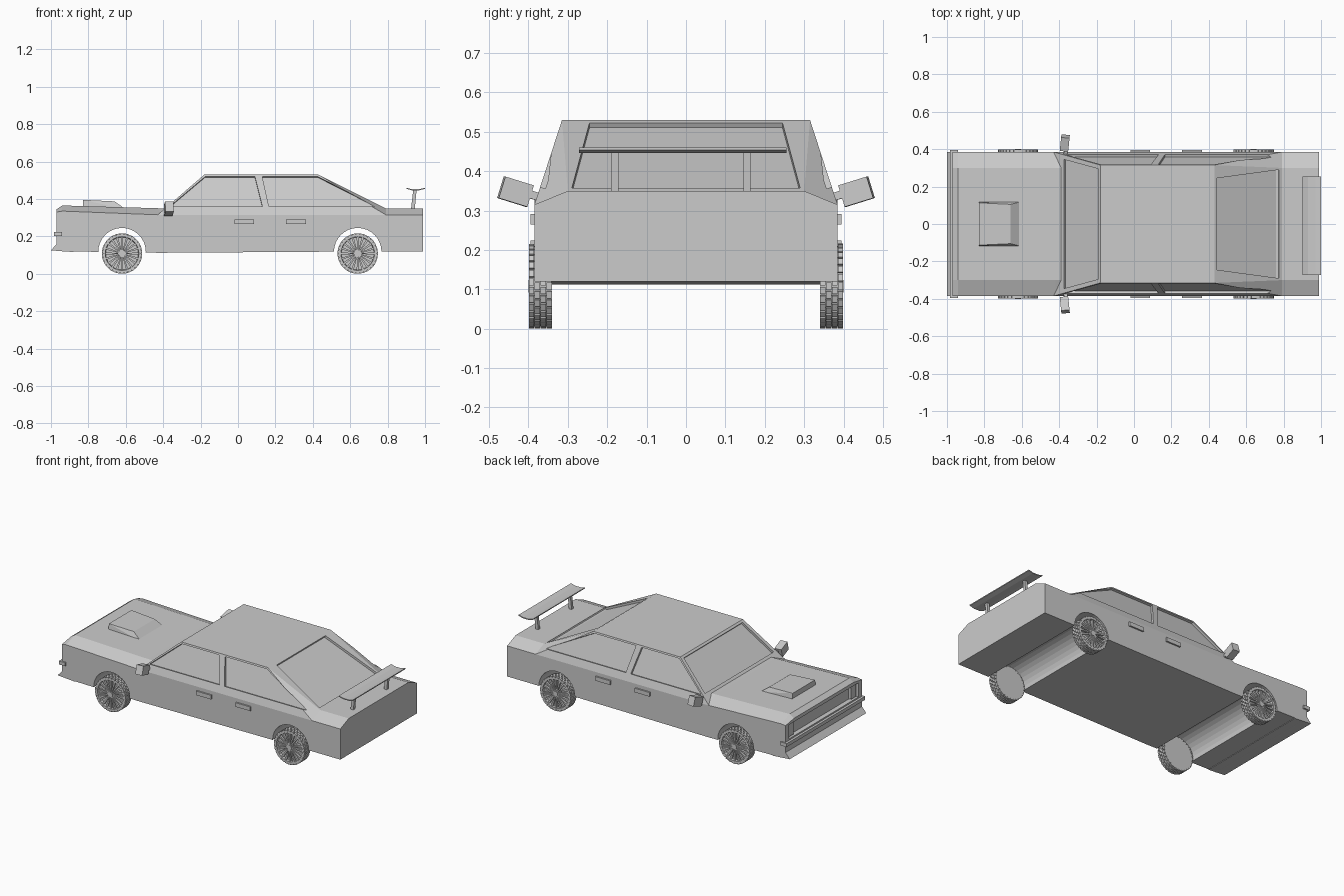
import bpy, bmesh, math
from mathutils import Vector, Matrix

cube = bpy.data.objects.get("Cube")
if cube:
    bpy.data.objects.remove(cube)

GREY = (0.6, 0.6, 0.6, 1)
grey = bpy.data.materials.new("plain_grey")
grey.use_nodes = True
grey.diffuse_color = GREY
grey.node_tree.nodes["Principled BSDF"].inputs["Base Color"].default_value = GREY


def finish(bm, name):
    bmesh.ops.recalc_face_normals(bm, faces=bm.faces[:])
    mesh = bpy.data.meshes.new(name)
    bm.to_mesh(mesh)
    bm.free()
    mesh.materials.append(grey)
    ob = bpy.data.objects.new(name, mesh)
    bpy.context.collection.objects.link(ob)
    return ob


def add_box(bm, centre, size, rot=Matrix()):
    m = Matrix.Translation(centre) @ rot @ Matrix.Diagonal((*size, 1))
    return bmesh.ops.create_cube(bm, size=1, matrix=m)["verts"]


def add_prism(bm, points, offset):
    """Solid between a flat polygon and its copy moved by offset."""
    a = [bm.verts.new(p) for p in points]
    b = [bm.verts.new(Vector(p) + Vector(offset)) for p in points]
    bm.faces.new(a)
    bm.faces.new(b[::-1])
    for i in range(len(a)):
        j = (i + 1) % len(a)
        bm.faces.new((a[i], b[i], b[j], a[j]))


def add_cylinder(bm, centre, radius, depth, sides):
    m = Matrix.Translation(centre) @ Matrix.Rotation(math.pi / 2, 4, "X")
    bmesh.ops.create_cone(bm, cap_ends=True, segments=sides, radius1=radius,
                          radius2=radius, depth=depth, matrix=m)


def hull(points, name):
    """Convex solid from half-side points mirrored across y."""
    bm = bmesh.new()
    for x, y, z in points:
        for s in (-1, 1):
            bm.verts.new((x, s * y, z))
    bmesh.ops.convex_hull(bm, input=bm.verts[:])
    bmesh.ops.dissolve_limit(bm, angle_limit=0.01, verts=bm.verts[:], edges=bm.edges[:])
    return finish(bm, name)


def cut(ob, bm):
    """Carve the cutter solids out of ob."""
    cutter = finish(bm, "cutter")
    cutter.hide_render = True
    mod = ob.modifiers.new("cut", "BOOLEAN")
    mod.operation, mod.solver, mod.object = "DIFFERENCE", "EXACT", cutter
    bpy.context.view_layer.update()
    mesh = bpy.data.meshes.new_from_object(
        ob.evaluated_get(bpy.context.evaluated_depsgraph_get()))
    ob.modifiers.clear()
    ob.data = mesh
    bpy.data.objects.remove(cutter)


# Lower body lofted along its length: x, bottom, shoulder, deck
sections = [(-.97, .125, .33, .345), (-.94, .12, .335, .365), (-.42, .112, .315, .35),
            (.79, .12, .315, .35), (.99, .12, .315, .35)]
bm = bmesh.new()
rings = []
for x, low, shoulder, deck in sections:
    half = [(.385, low), (.385, shoulder), (.30, deck)]
    ring = half + [(-y, z) for y, z in reversed(half)]
    rings.append([bm.verts.new((x, y, z)) for y, z in ring])
for a, b in zip(rings, rings[1:]):
    for i in range(6):
        j = (i + 1) % 6
        bm.faces.new((a[i], a[j], b[j], b[i]))
bm.faces.new(rings[0])
bm.faces.new(rings[-1][::-1])
body = finish(bm, "lower_body")

# Wheel tunnels and grille recess
WHEELS_X = (-.62, .64)
bm = bmesh.new()
for x in WHEELS_X:
    add_cylinder(bm, (x, 0, .118), .127, 1, 32)
add_box(bm, (-.97, 0, .278), (.06, .70, .09))
cut(body, bm)

# Cabin
cabin = hull([(-.43, .385, .315), (.79, .385, .315), (.79, .30, .35), (-.43, .385, .30),
              (.79, .385, .30), (-.18, .315, .53), (.43, .315, .53)], "cabin")


def side_y(z):
    return .385 - (z - .315) * .07 / .215


def recess(bm, points, normal, depth=.014):
    n = Vector(normal).normalized()
    add_prism(bm, [Vector(p) + n * .03 for p in points], -n * (.03 + depth))


# Sunken windows
bm = bmesh.new()
for s in (-1, 1):
    for outline in ([(-.365, .36), (-.175, .52), (.09, .52), (.13, .36)],
                    [(.13, .52), (.425, .52), (.74, .36), (.165, .36)]):
        recess(bm, [(x, s * side_y(z), z) for x, z in outline], (0, s * .215, .07))


def glass(slope, lean, low, high):
    # Symmetric trapezoid on a sloping plane; slope gives x at height z
    pts = [(slope(z), s * y, z) for z, y, s in
           ((low[0], low[1], -1), (low[0], low[1], 1), (high[0], high[1], 1), (high[0], high[1], -1))]
    recess(bm, pts, lean)


glass(lambda z: -.18 - (.53 - z) * .25 / .215, (-.215, 0, .25), (.362, .345), (.52, .295))
glass(lambda z: .43 + (.53 - z) * 2, (.18, 0, .36), (.357, .29), (.523, .245))
cut(cabin, bm)

# Nose details
bm = bmesh.new()
for s in (-1, 1):
    add_box(bm, (-.948, s * .315, .278), (.025, .05, .08))
finish(bm, "headlights")
bm = bmesh.new()
add_box(bm, (-.963, 0, .213), (.044, .79, .022))
finish(bm, "front_bumper")
bm = bmesh.new()
add_prism(bm, [(-.965, -.385, .165), (-1, -.385, .125), (-.88, -.385, .116), (-.88, -.385, .165)],
          (0, .77, 0))
finish(bm, "front_lip")
hull([(-.83, .12, .345), (-.60, .12, .345), (-.83, .113, .395), (-.66, .105, .387)], "hood_scoop")

# Door handles and mirrors
for s, side in ((-1, "right"), (1, "left")):
    bm = bmesh.new()
    for x in (.033, .31):
        add_box(bm, (x, s * .388, .278), (.105, .014, .026))
    finish(bm, side + "_door_handles")
    bm = bmesh.new()
    turn = Matrix.Rotation(s * -.1, 4, "Z") @ Matrix.Rotation(s * .3, 4, "X")
    add_box(bm, (-.37, s * .433, .348), (.045, .076, .057), turn)
    add_box(bm, (-.365, s * .385, .338), (.02, .05, .02), turn)
    finish(bm, side + "_mirror")

# Rear spoiler
bm = bmesh.new()
blade = [(.90, .460), (.93, .452), (.97, .452), (1.0, .460)]
outline = blade + [(x, z - .006) for x, z in reversed(blade)]
add_prism(bm, [(x, -.272, z) for x, z in outline], (0, .527, 0))
finish(bm, "spoiler_blade")
bm = bmesh.new()
for y in (-.181, .155):
    add_prism(bm, [(.925, y - .009, .345), (.945, y - .009, .345),
                   (.955, y - .009, .45), (.937, y - .009, .45)], (0, .018, 0))
finish(bm, "spoiler_posts")


# Wheels: core, dished outer face, spokes, hub and staggered tread blocks
def wheel(x, s, name):
    bm = bmesh.new()
    centre = Vector((x, s * .37, .108))
    add_cylinder(bm, centre, .102, .058, 36)
    bm.faces.ensure_lookup_table()
    outer = max(bm.faces, key=lambda f: s * f.calc_center_median().y)
    bmesh.ops.inset_region(bm, faces=[outer], thickness=.012)
    bmesh.ops.inset_region(bm, faces=[outer], thickness=.003, depth=-.016)
    add_cylinder(bm, centre + Vector((0, s * .02, 0)), .016, .02, 16)
    for i in range(20):
        spin = Matrix.Rotation(i * math.tau / 20, 4, "Y")
        verts = add_box(bm, (0, s * .019, .051), (.012, .012, .08))
        for v in verts:
            if v.co.z < .05:
                v.co.x *= .4
        bmesh.ops.transform(bm, matrix=Matrix.Translation(centre) @ spin, verts=verts)
    for row in range(4):
        for i in range(30):
            spin = Matrix.Rotation((i + row % 2 / 2) * math.tau / 30, 4, "Y")
            verts = add_box(bm, (0, (row - 1.5) * .015, .1035), (.018, .0135, .008))
            bmesh.ops.transform(bm, matrix=Matrix.Translation(centre) @ spin, verts=verts)
    finish(bm, name)


for x, end in zip(WHEELS_X, ("front", "rear")):
    for s, side in ((-1, "right"), (1, "left")):
        wheel(x, s, f"{end}_{side}_wheel")
